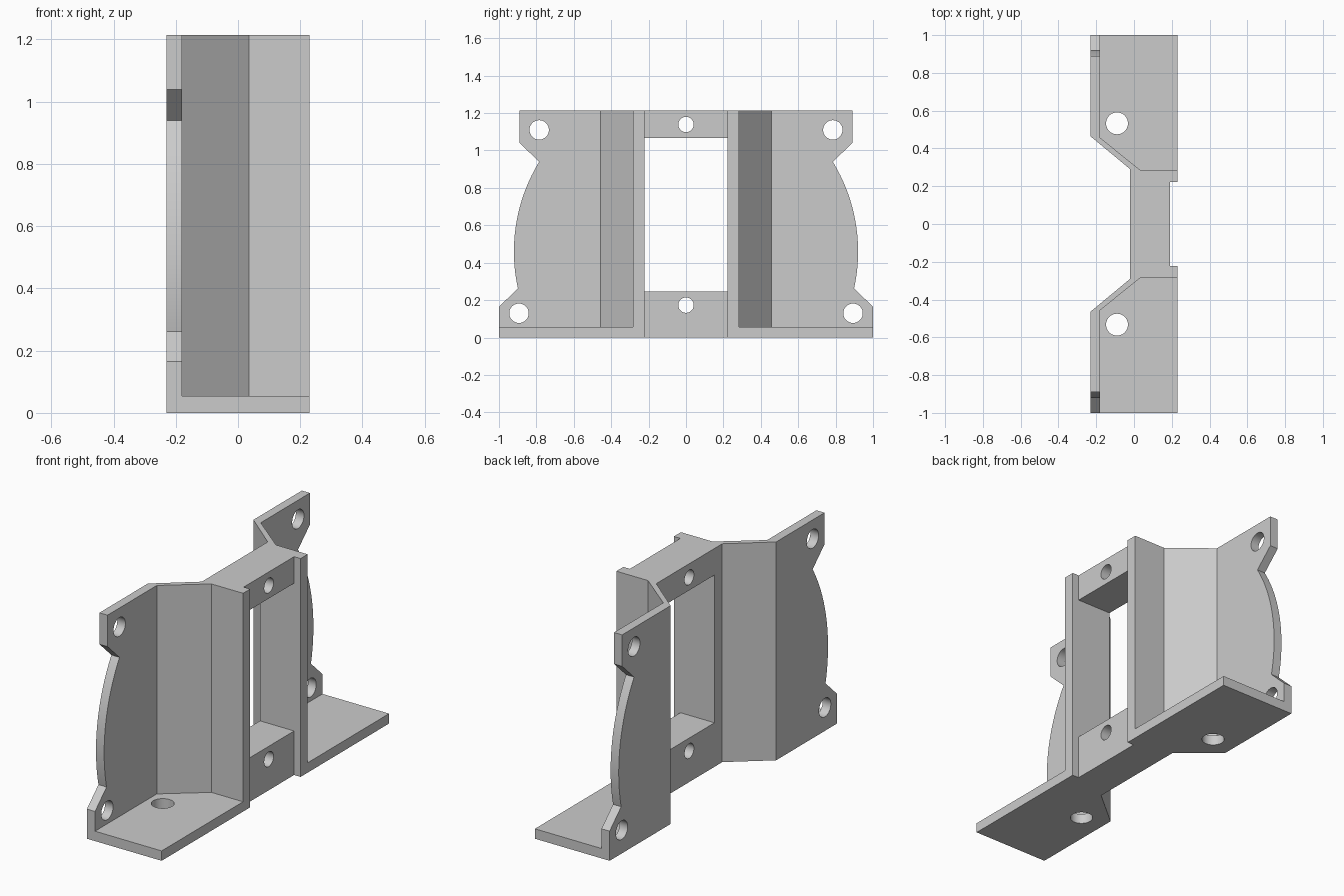
import bpy, bmesh, math
from mathutils import Vector

cube = bpy.data.objects.get("Cube")
if cube:
    bpy.data.objects.remove(cube, do_unlink=True)

HEIGHT, FLOOR = 1.215, 0.055

grey = bpy.data.materials.new("light_grey")
grey.use_nodes = True
grey.diffuse_color = (0.6, 0.6, 0.6, 1)
grey.node_tree.nodes["Principled BSDF"].inputs["Base Color"].default_value = (0.6, 0.6, 0.6, 1)


def prism(name, outline, axis, start, end):
    """Extrude an outline: (x, y) points along Z, or (y, z) points along X."""
    place = (lambda a, b: (a, b, start)) if axis == "Z" else (lambda a, b: (start, a, b))
    offset = Vector((0, 0, end - start)) if axis == "Z" else Vector((end - start, 0, 0))
    bm = bmesh.new()
    face = bm.faces.new([bm.verts.new(place(a, b)) for a, b in outline])
    top = bmesh.ops.extrude_face_region(bm, geom=[face])["geom"]
    bmesh.ops.translate(bm, vec=offset, verts=[v for v in top if isinstance(v, bmesh.types.BMVert)])
    bmesh.ops.recalc_face_normals(bm, faces=bm.faces)
    mesh = bpy.data.meshes.new(name)
    bm.to_mesh(mesh)
    bm.free()
    mesh.materials.append(grey)
    obj = bpy.data.objects.new(name, mesh)
    bpy.context.collection.objects.link(obj)
    return obj


def circle(a, b, radius, steps=40):
    return [(a + radius * math.cos(i * math.tau / steps),
             b + radius * math.sin(i * math.tau / steps)) for i in range(steps)]


def combine(body, other, operation):
    """Apply a boolean and discard the helper."""
    mod = body.modifiers.new(operation, "BOOLEAN")
    mod.operation, mod.solver, mod.object = operation, "EXACT", other
    bpy.context.view_layer.objects.active = body
    bpy.ops.object.modifier_apply(modifier=mod.name)
    bpy.data.objects.remove(other, do_unlink=True)


# Folded wall: wings, slanted panels, side cheeks and recessed centre
front_half = [(0.19, 0.222), (0.23, 0.222), (0.23, 0.284), (0.035, 0.284),
              (-0.18, 0.457), (-0.18, 1), (-0.23, 1), (-0.23, 0.464), (-0.02, 0.29)]
wall = front_half + [(x, -y) for x, y in reversed(front_half)]
bracket = prism("mounting_bracket", wall, "Z", 0, HEIGHT)

# Wing silhouette with curved flanks and corner ears
low, high = math.asin((0.262 - 0.46) / 0.92), math.asin((0.94 - 0.46) / 0.92)
flank = [(0.92 * math.cos(t), 0.46 + 0.92 * math.sin(t))
         for t in (low + (high - low) * i / 32 for i in range(33))]
edge = [(1.0, -0.1), (1.0, 0.165)] + flank + [(0.89, 1.04), (0.89, HEIGHT + 0.1)]
silhouette = edge + [(-y, z) for y, z in reversed(edge)]
combine(bracket, prism("silhouette", silhouette, "X", -0.5, 0.5), "INTERSECT")

# Base plates with screw holes
for s in (1, -1):
    plan = [(-0.23, 0.464), (-0.02, 0.29), (-0.02, 0.25), (0.23, 0.25), (0.23, 1), (-0.23, 1)]
    plate = prism("base_plate", [(x, s * y) for x, y in plan], "Z", 0, FLOOR)
    combine(bracket, plate, "UNION")
    combine(bracket, prism("floor_hole", circle(-0.09, s * 0.533, 0.058), "Z", -0.1, 0.1), "DIFFERENCE")

# Central window
window = [(-0.222, 0.245), (0.222, 0.245), (0.222, 1.067), (-0.222, 1.067)]
combine(bracket, prism("window", window, "X", -0.5, 0.5), "DIFFERENCE")

# Holes through the ears and the centre rails
holes = [(s * y, z, 0.052) for s in (1, -1) for y, z in ((0.785, 1.11), (0.893, 0.13))]
holes += [(0, 1.139, 0.041), (0, 0.173, 0.041)]
for y, z, r in holes:
    combine(bracket, prism("wall_hole", circle(y, z, r), "X", -0.5, 0.5), "DIFFERENCE")

bpy.ops.object.select_all(action="DESELECT")
bracket.select_set(True)
bpy.context.view_layer.objects.active = bracket
bpy.ops.object.shade_smooth_by_angle(angle=math.radians(25))
